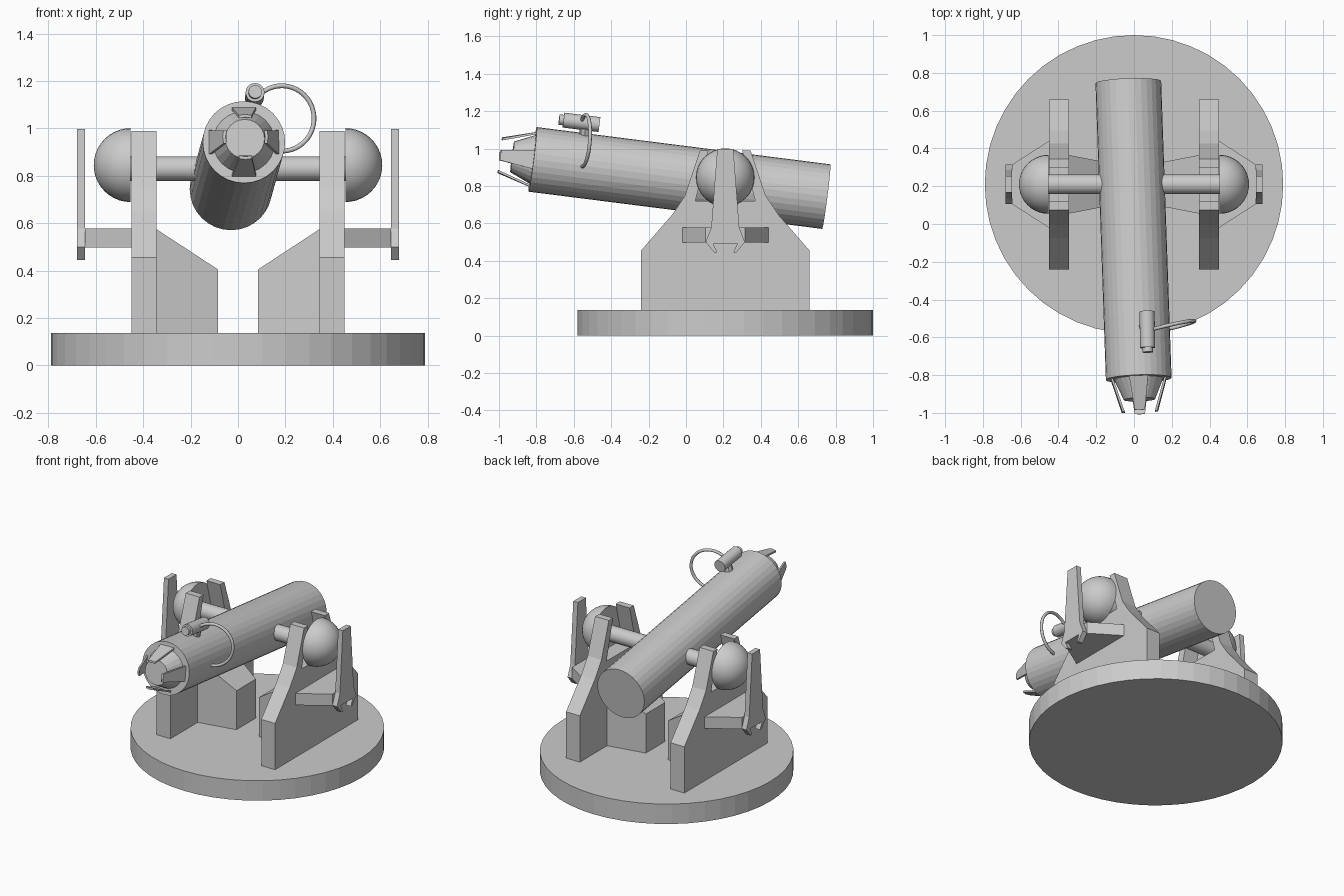
import bpy, bmesh
from math import pi, cos, sin, radians
from mathutils import Vector, Matrix

if "Cube" in bpy.data.objects:
    bpy.data.objects.remove(bpy.data.objects["Cube"])


def finish(bm, name, mirror=False, smooth=False):
    bmesh.ops.recalc_face_normals(bm, faces=bm.faces)
    me = bpy.data.meshes.new(name)
    bm.to_mesh(me)
    bm.free()
    ob = bpy.data.objects.new(name, me)
    bpy.context.collection.objects.link(ob)
    if mirror:
        ob.modifiers.new("mirror", 'MIRROR').use_mirror_merge = False
    if smooth:
        bpy.ops.object.select_all(action='DESELECT')
        ob.select_set(True)
        bpy.context.view_layer.objects.active = ob
        bpy.ops.object.shade_smooth_by_angle(angle=radians(35))
    return ob


def rod(name, a, b, r1, r2=None, seg=32, smooth=False):
    """Cylinder or frustum running from a to b."""
    a, b = Vector(a), Vector(b)
    m = Matrix.Translation((a + b) / 2) @ (b - a).to_track_quat('Z', 'Y').to_matrix().to_4x4()
    bm = bmesh.new()
    bmesh.ops.create_cone(bm, cap_ends=True, segments=seg, radius1=r1,
                          radius2=r1 if r2 is None else r2, depth=(b - a).length, matrix=m)
    return finish(bm, name, smooth=smooth)


def loft(name, ring_a, ring_b, mirror=False):
    """Closed solid between two matching outlines."""
    bm = bmesh.new()
    va = [bm.verts.new(p) for p in ring_a]
    vb = [bm.verts.new(p) for p in ring_b]
    bm.faces.new(va)
    bm.faces.new(vb[::-1])
    n = len(va)
    for i in range(n):
        j = (i + 1) % n
        bm.faces.new((va[i], vb[i], vb[j], va[j]))
    return finish(bm, name, mirror)


def plate(name, profile, x0, x1):
    """y-z profile extruded along x and mirrored to the other side."""
    return loft(name, [(x0, y, z) for y, z in profile], [(x1, y, z) for y, z in profile], True)


CY = 0.21  # pivot line

# Turntable
rod("base_disc", (0, CY, 0), (0, CY, 0.137), 0.79, seg=48)

# Notched side supports
half = [(0.45, 0.137), (0.45, 0.455), (0.285, 0.645), (0.215, 0.75), (0.135, 0.99),
        (0.09, 0.99), (0.16, 0.72)]
plate("side_support", [(CY + y, z) for y, z in half] + [(CY - y, z) for y, z in half[::-1]], 0.345, 0.45)

# Tapered inner buttresses
loft("inner_buttress",
     [(0.345, CY - 0.155, 0.137), (0.345, CY + 0.155, 0.137), (0.345, CY + 0.155, 0.575), (0.345, CY - 0.155, 0.575)],
     [(0.085, CY - 0.105, 0.137), (0.085, CY + 0.105, 0.137), (0.085, CY + 0.105, 0.405), (0.085, CY - 0.105, 0.405)],
     True)

# Outer bracket arms and upright guards
arm = [(0.45, CY - 0.23), (0.645, CY - 0.105), (0.645, CY + 0.105), (0.45, CY + 0.23)]
loft("bracket_arm", [(x, y, 0.497) for x, y in arm], [(x, y, 0.577) for x, y in arm], True)
half = [(0.043, 0.998), (0.075, 0.577), (0.105, 0.50), (0.06, 0.445), (0.043, 0.445), (0.065, 0.493)]
plate("outer_guard", [(CY + y, z) for y, z in half] + [(CY - y, z) for y, z in half[::-1]], 0.645, 0.68)

# Axle and end domes
rod("axle", (-0.455, CY, 0.83), (0.455, CY, 0.83), 0.052, seg=24, smooth=True)
bm = bmesh.new()
bmesh.ops.create_uvsphere(bm, u_segments=32, v_segments=20, radius=0.156,
                          matrix=Matrix.Translation((0.453, CY, 0.845)) @ Matrix.Rotation(pi / 2, 4, 'Y'))
cut = bmesh.ops.bisect_plane(bm, geom=bm.verts[:] + bm.edges[:] + bm.faces[:], dist=1e-4,
                             plane_co=(0.453, 0, 0), plane_no=(1, 0, 0), clear_inner=True)
bmesh.ops.holes_fill(bm, edges=[e for e in bm.edges if e.is_boundary])
finish(bm, "axle_dome", True, True)

# Barrel and muzzle cone
front, back = Vector((0.025, -0.82, 0.942)), Vector((-0.03, 0.75, 0.743))
fwd = (front - back).normalized()
rod("barrel", back, front, 0.174, seg=32)
rod("muzzle_cone", front - fwd * 0.01, front + fwd * 0.11, 0.135, 0.083, seg=24)

# Four tapering muzzle prongs
side = fwd.cross(Vector((0, 0, 1))).normalized()
frame = Matrix((side, side.cross(fwd), fwd)).transposed()
for k in range(4):
    m = frame @ Matrix.Rotation(k * pi / 2, 3, 'Z')

    def prong_ring(off):
        pts = [(-0.052, 0.150, -0.01), (0, 0.160, -0.01), (0.052, 0.150, -0.01),
               (0.027, 0.092, 0.175), (0, 0.096, 0.178), (-0.027, 0.092, 0.175)]
        return [front + m @ Vector((x, y + off, z)) for x, y, z in pts]
    loft("muzzle_prong_%d" % (k + 1), prong_ring(-0.012), prong_ring(0))

# Sight tube with eyepiece and foot
s0, s1 = Vector((0.069, -0.463, 1.128)), Vector((0.072, -0.655, 1.152))
rod("sight_tube", s0, s1, 0.040, seg=20, smooth=True)
rod("sight_eyepiece", s1, s1 + fwd * 0.024, 0.028, seg=20, smooth=True)
rod("sight_foot", (0.05, -0.54, 1.05), (0.07, -0.54, 1.13), 0.03, seg=8)

# Curved cable from the sight to the barrel
cu = bpy.data.curves.new("sight_cable", 'CURVE')
cu.dimensions = '3D'
cu.bevel_depth = 0.01
cu.bevel_resolution = 2
cu.use_fill_caps = True
N = 29
sp = cu.splines.new('POLY')
sp.points.add(N - 1)
for i in range(N):
    t = radians(140 - 238 * i / (N - 1))
    dx, dz = 0.136 * cos(t), 0.138 * sin(t)
    sp.points[i].co = (0.185 + dx, -0.545 + 0.23 * dx + 0.07 * dz, 1.042 + dz, 1)
bpy.context.collection.objects.link(bpy.data.objects.new("sight_cable", cu))
